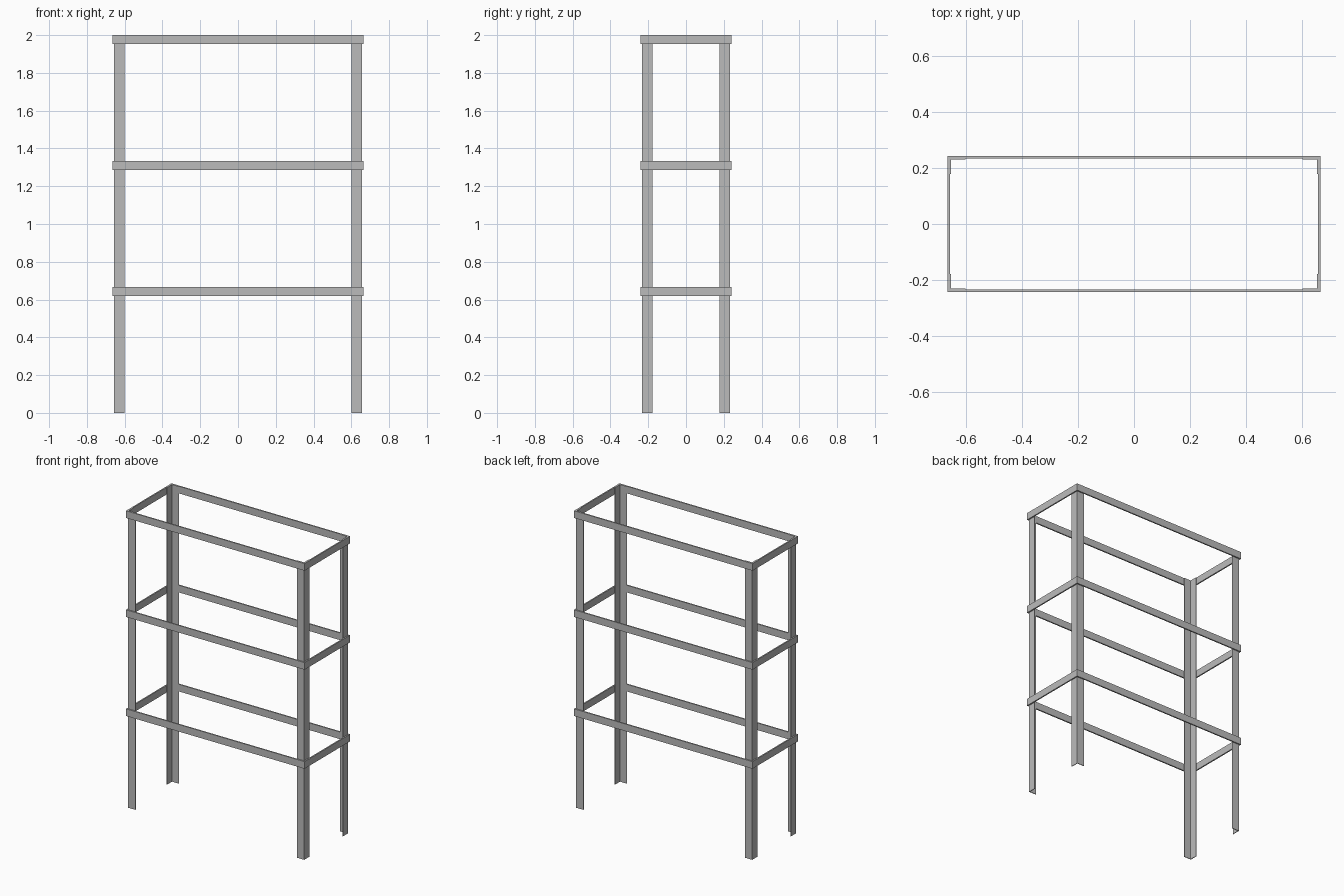
import bpy
import bmesh

if "Cube" in bpy.data.objects:
    bpy.data.objects.remove(bpy.data.objects["Cube"])

# Overall sizes
HALF_X, HALF_Y, HEIGHT = 0.665, 0.242, 2.0
BAR_T, BAR_H = 0.009, 0.048
LEG_W, LEG_T = 0.055, 0.004

steel = bpy.data.materials.new("grey steel")
steel.use_nodes = True
GREY = (0.5, 0.5, 0.5, 1)
steel.diffuse_color = GREY
steel.node_tree.nodes["Principled BSDF"].inputs["Base Color"].default_value = GREY


def finish(name, bm):
    bmesh.ops.recalc_face_normals(bm, faces=bm.faces)
    mesh = bpy.data.meshes.new(name)
    bm.to_mesh(mesh)
    bm.free()
    mesh.materials.append(steel)
    bpy.context.collection.objects.link(bpy.data.objects.new(name, mesh))


def rectangle(x, y):
    return [(-x, -y), (x, -y), (x, y), (-x, y)]


def shelf_frame(name, top):
    """Closed rectangular band of flat bar with mitred corners."""
    bm = bmesh.new()
    outer = rectangle(HALF_X, HALF_Y)
    inner = rectangle(HALF_X - BAR_T, HALF_Y - BAR_T)
    loops = [[bm.verts.new((x, y, z)) for x, y in ring]
             for ring, z in ((outer, top - BAR_H), (outer, top),
                             (inner, top), (inner, top - BAR_H))]
    for a, b in zip(loops, loops[1:] + loops[:1]):
        for i in range(4):
            j = (i + 1) % 4
            bm.faces.new((a[i], a[j], b[j], b[i]))
    finish(name, bm)


def angle_leg(name, sx, sy):
    """L-section upright fitted inside a corner of the frames."""
    cx, cy = HALF_X - BAR_T, HALF_Y - BAR_T
    profile = [(0, 0), (LEG_W, 0), (LEG_W, LEG_T),
               (LEG_T, LEG_T), (LEG_T, LEG_W), (0, LEG_W)]
    bm = bmesh.new()
    base = bm.faces.new([bm.verts.new((sx * (cx - u), sy * (cy - v), 0))
                         for u, v in profile])
    top = bmesh.ops.extrude_face_region(bm, geom=[base])["geom"]
    verts = [g for g in top if isinstance(g, bmesh.types.BMVert)]
    bmesh.ops.translate(bm, verts=verts, vec=(0, 0, HEIGHT))
    finish(name, bm)


# Three evenly spaced shelf frames
for level, label in enumerate(("lower", "middle", "top"), 1):
    shelf_frame(label + "_shelf_frame", HEIGHT * level / 3)

# Four corner uprights
for sx, side in ((1, "left"), (-1, "right")):
    for sy, end in ((-1, "front"), (1, "back")):
        angle_leg(f"{end}_{side}_leg", sx, sy)
